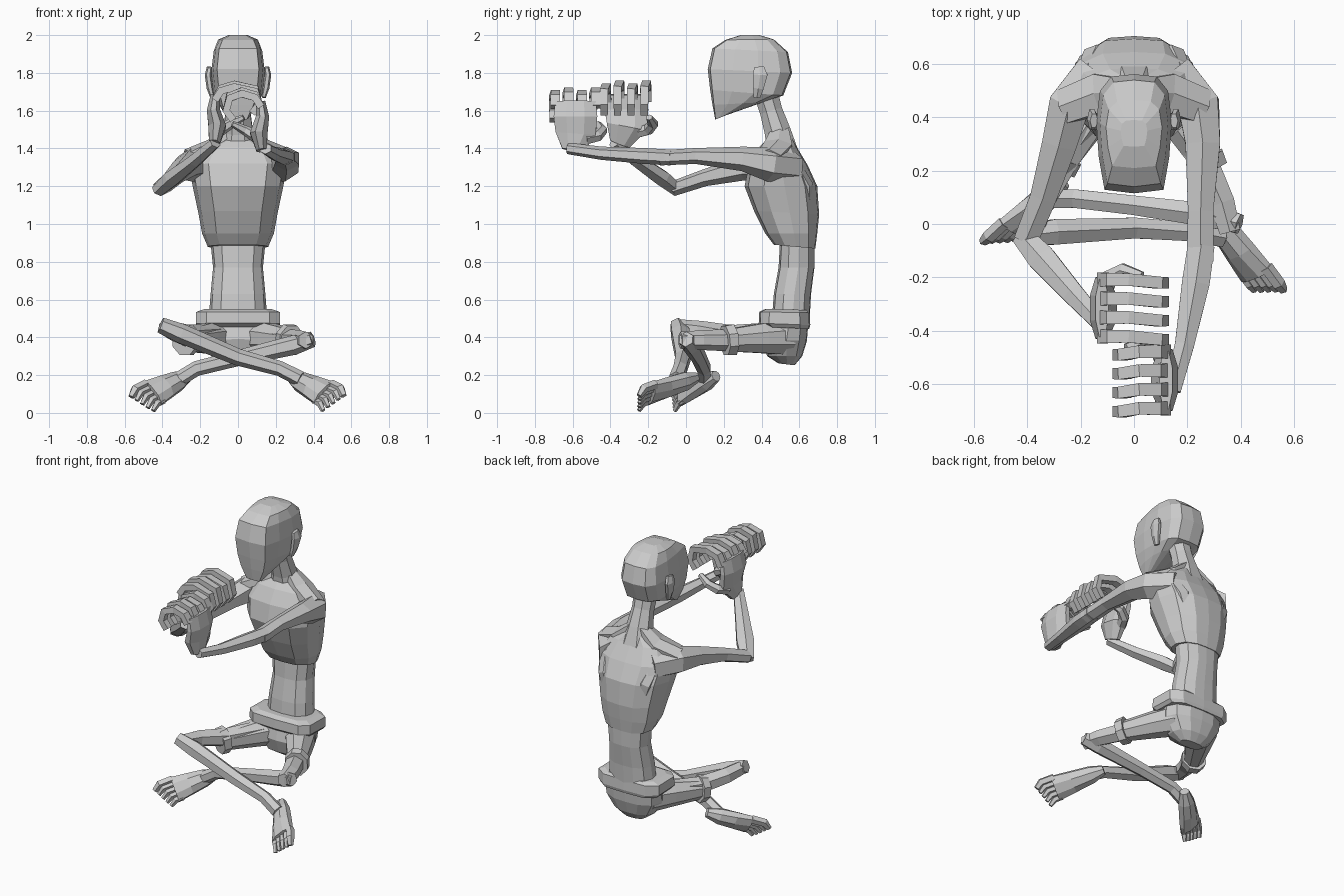
import bpy, bmesh, math
from mathutils import Vector as V

def loft(name, rings):
    """Skin a list of equal-length point rings and cap both ends."""
    bm = bmesh.new()
    vs = [[bm.verts.new(p) for p in r] for r in rings]
    n = len(vs[0])
    for a, b in zip(vs, vs[1:]):
        for i in range(n):
            j = (i + 1) % n
            bm.faces.new((a[i], a[j], b[j], b[i]))
    bm.faces.new(vs[0][::-1])
    bm.faces.new(vs[-1])
    bmesh.ops.recalc_face_normals(bm, faces=bm.faces)
    me = bpy.data.meshes.new(name)
    bm.to_mesh(me)
    bm.free()
    ob = bpy.data.objects.new(name, me)
    bpy.context.collection.objects.link(ob)
    return ob

def limb(name, pts, n=6, side=None, sx=1):
    """Tube through (x, y, z, radius along side, other radius)."""
    P = [V((p[0] * sx, p[1], p[2])) for p in pts]
    rings = []
    for i, p in enumerate(pts):
        t = (P[min(i + 1, len(P) - 1)] - P[max(i - 1, 0)]).normalized()
        u = V(side) if side else t.cross(V((0, 0, 1)))
        u = (u - t * u.dot(t)).normalized()
        v = t.cross(u)
        rings.append([P[i] + u * p[3] * math.cos(a) + v * p[4] * math.sin(a)
                      for a in [2 * math.pi * (k + .5) / n for k in range(n)]])
    return loft(name, rings)

BODY = [(0, 0), (.6, .05), (.92, .27), (1, .55), (.85, .83), (.45, .98), (0, 1)]
HEAD = [(0, 0), (.78, .03), (.93, .3), (1, .6), (.9, .86), (.6, .98), (0, 1)]
BELT = [(0, 0), (.75, .03), (1, .2), (1, .5), (1, .8), (.7, .98), (0, 1)]

def stack(name, prof, rows):
    """Symmetric rings given as front y, front z, back y, back z, half width."""
    rings = []
    for yf, zf, yb, zb, w in rows:
        half = [(x * w, yf + (yb - yf) * f, zf + (zb - zf) * f) for x, f in prof]
        rings.append(half + [(-x, y, z) for x, y, z in half[-2:0:-1]])
    return loft(name, rings)

# Head, neck and trunk
stack("head", HEAD, [
    (.155, 1.553, .21, 1.575, .06), (.14, 1.63, .41, 1.645, .105),
    (.128, 1.71, .515, 1.68, .13), (.115, 1.82, .562, 1.80, .142),
    (.14, 1.93, .54, 1.91, .128), (.21, 1.975, .465, 1.977, .105),
    (.29, 2.0, .39, 2.0, .05)])
limb("neck", [(0, .42, 1.70, .075, .07), (0, .45, 1.60, .07, .065),
              (0, .485, 1.49, .085, .075), (0, .51, 1.38, .12, .09)], 8)
stack("rib_cage", BODY, [
    (.465, .89, .685, .87, .16), (.42, .95, .695, .95, .19),
    (.36, 1.07, .705, 1.05, .21), (.31, 1.20, .695, 1.20, .24),
    (.335, 1.32, .645, 1.31, .26), (.385, 1.405, .585, 1.41, .20),
    (.42, 1.44, .555, 1.47, .09)])
stack("waist", BODY, [
    (.455, .50, .655, .50, .155), (.465, .63, .662, .63, .145),
    (.49, .77, .68, .77, .132), (.50, .95, .68, .95, .15)])
stack("belt", BELT, [
    (.41, .455, .652, .445, .205), (.385, .475, .658, .465, .222),
    (.388, .535, .655, .53, .222), (.42, .55, .64, .545, .18)])
stack("pelvis", BODY, [
    (.42, .48, .648, .48, .20), (.40, .39, .64, .38, .195),
    (.43, .30, .615, .30, .14), (.49, .262, .575, .252, .08)])

for s, w in ((1, "left"), (-1, "right")):
    # Ears, shoulder slopes and shoulder blades
    limb(w + "_ear", [(.135, .375, 1.67, .02, .012), (.148, .383, 1.72, .032, .018),
                      (.158, .393, 1.79, .045, .018), (.15, .387, 1.83, .03, .015)],
         6, (0, 1, 0), s)
    limb(w + "_shoulder_slope", [(.03, .50, 1.50, .05, .03), (.13, .49, 1.415, .085, .04),
                                 (.26, .44, 1.35, .075, .05)], 6, (0, 1, 0), s)
    limb(w + "_shoulder_blade", [(.11, .645, 1.06, .03, .02), (.14, .63, 1.2, .055, .045),
                                 (.18, .55, 1.34, .045, .04)], 6, (1, 0, 0), s)
    # Shorts legs with cuffs
    limb(w + "_shorts_leg", [(.09, .53, .40, .10, .10), (.17, .40, .395, .085, .085),
                             (.27, .235, .385, .06, .065)], 8, None, s)
    limb(w + "_shorts_cuff", [(.265, .25, .388, .078, .088),
                              (.285, .205, .383, .074, .084)], 8, None, s)

# Arms: one almost straight, one with a dropped elbow
limb("left_upper_arm", [(.14, .56, 1.30, .10, .09), (.245, .44, 1.315, .09, .09),
                        (.258, .30, 1.345, .075, .065), (.25, .05, 1.36, .055, .042),
                        (.248, -.14, 1.35, .058, .04)])
limb("left_forearm", [(.252, -.08, 1.352, .058, .042), (.232, -.22, 1.36, .06, .042),
                      (.19, -.45, 1.375, .042, .035), (.145, -.625, 1.40, .035, .03)])
limb("right_upper_arm", [(-.14, .56, 1.30, .10, .09), (-.245, .44, 1.315, .09, .09),
                         (-.28, .30, 1.295, .075, .065), (-.34, .10, 1.245, .057, .045),
                         (-.405, -.06, 1.19, .052, .04)])
limb("right_forearm", [(-.42, -.045, 1.178, .045, .035), (-.345, -.13, 1.245, .06, .045),
                       (-.23, -.26, 1.335, .047, .037), (-.12, -.38, 1.43, .035, .03)])

def hand(w, s, y, dz, wrist, tip):
    """Fist curled around an empty channel along y."""
    limb(w + "_palm", [(.125, wrist, 1.39 + dz, .06, .03), (.11, y, 1.48 + dz, .115, .05),
                       (.13, y, 1.57 + dz, .125, .038), (.12, y, 1.65 + dz, .118, .026)],
         8, (0, 1, 0), s)
    curl = [(.122, 1.62), (.09, 1.67), (.02, 1.69), (-.045 - tip, 1.665),
            (-.062 - tip, 1.60), (-.025 - tip, 1.55)]
    for i in range(4):
        e = .014 * (i % 2)
        limb(f"{w}_finger_{i+1}", [(x, y + (i - 1.5) * .071 - .012 * (j > 2), z + dz + e * (z > 1.65),
                                    .037 - .002 * j, .028) for j, (x, z) in enumerate(curl)],
             4, (0, 1, 0), s)
    limb(w + "_thumb", [(.12, y + .05, 1.45 + dz, .035, .035), (.09, y + .115, 1.465 + dz, .032, .032),
                        (.04, y + .14, 1.495 + dz, .03, .027),
                        (-.03, y + .12, 1.53 + dz, .018, .016)], 6, (0, 1, 0), s)

hand("left", 1, -.585, 0, -.60, 0)
hand("right", -1, -.315, .035, -.35, .05)

# Crossed legs: the shins pass each other in front of the pelvis
limb("left_thigh", [(.12, .46, .40, .07, .07), (.26, .24, .385, .06, .06),
                    (.33, .08, .385, .055, .052), (.36, -.03, .385, .045, .045)])
limb("left_shin", [(.395, .0, .39, .042, .042), (.30, .03, .36, .052, .052),
                   (.0, .07, .29, .042, .042), (-.22, .095, .235, .04, .04),
                   (-.31, .095, .18, .04, .04)])
limb("right_thigh", [(-.12, .46, .41, .07, .07), (-.26, .24, .405, .06, .06),
                     (-.35, .08, .435, .055, .052), (-.38, -.03, .45, .045, .045)])
limb("right_shin", [(-.41, -.045, .465, .042, .042), (-.30, -.03, .42, .055, .052),
                    (.0, -.015, .295, .045, .045), (.22, -.03, .235, .04, .04),
                    (.33, -.05, .18, .042, .042)])

def foot(w, heel, ball, side):
    """Flat slab from heel to ball with five toes; the little toes droop."""
    h, b, sd = V(heel), V(ball), V(side).normalized()
    d = (b - h).normalized()
    limb(w + "_foot", [(*(h - d * .03), .03, .03), (*(h + d * .05), .055, .05),
                       (*h.lerp(b, .6), .07, .048), (*b, .085, .034)], 8, sd)
    for i in range(5):
        k = (i - 2) / 2
        r = .026 if i == 4 else .019
        p = b + sd * k * .064
        q = p + d * (.03 + .008 * i)
        e = q + d * .03 - V((0, 0, .03))
        e.z = max(e.z, .012)
        limb(f"{w}_toe_{i+1}", [(*(p - d * .02), r, r), (*q, r, r), (*e, r * .7, r * .6)], 5, sd)

foot("right", (.30, .03, .18), (.462, -.19, .102), (.68, .2, .65))
foot("left", (-.285, .14, .185), (-.455, -.015, .102), (-.7, .1, .65))
